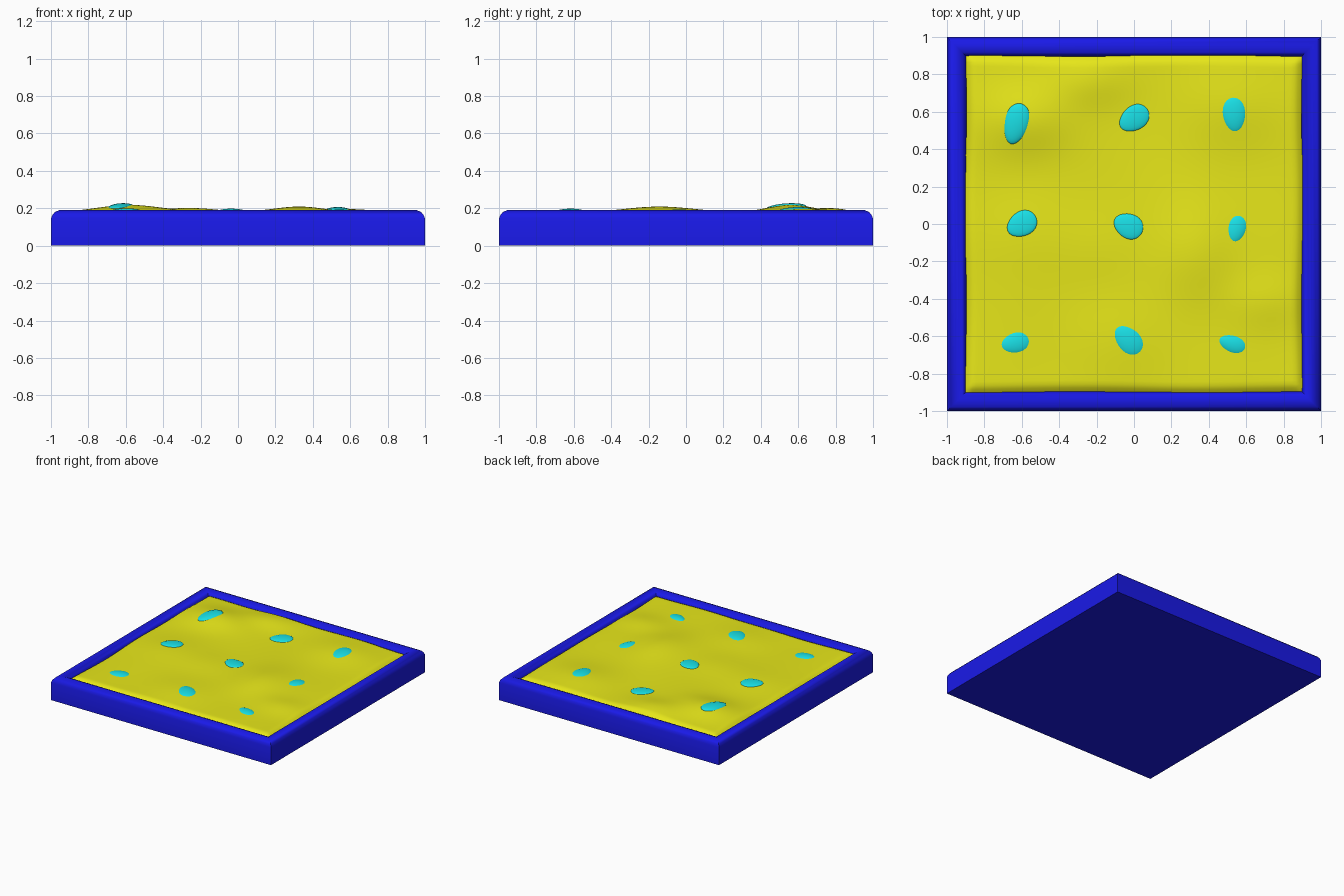
import bpy, bmesh, math
from mathutils import Vector, Matrix

if "Cube" in bpy.data.objects:
    bpy.data.objects.remove(bpy.data.objects["Cube"])


def material(name, color):
    m = bpy.data.materials.new(name)
    m.diffuse_color = (*color, 1)
    m.use_nodes = True
    m.node_tree.nodes["Principled BSDF"].inputs["Base Color"].default_value = m.diffuse_color
    return m


BLUE = material("blue", (0.01, 0.01, 0.8))
YELLOW = material("yellow", (0.8, 0.8, 0.01))
CYAN = material("cyan", (0.01, 0.75, 0.8))


def finish(bm, name, mat, angle):
    bmesh.ops.recalc_face_normals(bm, faces=bm.faces)
    mesh = bpy.data.meshes.new(name)
    bm.to_mesh(mesh)
    bm.free()
    mesh.materials.append(mat)
    ob = bpy.data.objects.new(name, mesh)
    bpy.context.collection.objects.link(ob)
    bpy.ops.object.select_all(action='DESELECT')
    ob.select_set(True)
    bpy.context.view_layer.objects.active = ob
    bpy.ops.object.shade_smooth_by_angle(angle=math.radians(angle))
    return ob


# Square tray: rim profile (half width, height) swept around four corners
profile = [(1, 0), (1, 0.145), (0.992, 0.165), (0.978, 0.181), (0.955, 0.19),
           (0.94, 0.19), (0.918, 0.181), (0.904, 0.165), (0.896, 0.145), (0.89, 0.08)]
bm = bmesh.new()
rings = [[bm.verts.new((sx * d, sy * d, z))
          for sx, sy in ((1, 1), (-1, 1), (-1, -1), (1, -1))] for d, z in profile]
for a, b in zip(rings, rings[1:]):
    for i in range(4):
        j = (i + 1) % 4
        bm.faces.new((a[i], a[j], b[j], b[i]))
bm.faces.new(rings[0])
bm.faces.new(rings[-1])
finish(bm, "tray", BLUE, 35)

# Uneven sand: soft mounds (x, y, height, spread x, spread y)
MOUNDS = [(-0.58, 0.56, 0.042, 0.17, 0.13), (-0.25, 0.77, 0.024, 0.15, 0.10),
          (0.33, -0.16, 0.034, 0.14, 0.19), (0.55, 0.62, 0.020, 0.20, 0.15),
          (-0.2, -0.12, 0.014, 0.16, 0.15), (0.7, -0.42, 0.015, 0.14, 0.10),
          (-0.6, -0.05, 0.012, 0.2, 0.15), (-0.1, -0.62, 0.010, 0.2, 0.15)]


def sand_z(x, y):
    z = 0.176 + 0.003 * math.sin(7 * x + 2 * y) * math.cos(6 * y - 3 * x)
    for mx, my, h, sx, sy in MOUNDS:
        z += h * math.exp(-((x - mx) / sx) ** 2 / 2 - ((y - my) / sy) ** 2 / 2)
    return z


bm = bmesh.new()
bmesh.ops.create_grid(bm, x_segments=90, y_segments=90, size=0.9)
for v in bm.verts:
    x, y = v.co.x, v.co.y
    edge = max(abs(x), abs(y))
    drop = 0.025 * max(0, (edge - 0.85) / 0.05) ** 2
    v.co = (x * (1 + 0.006 * math.sin(6 * y + 1)),
            y * (1 + 0.005 * math.sin(5 * x)), sand_z(x, y) - drop)
finish(bm, "sand", YELLOW, 60)

# Pebbles: x, y, half length, half width, turn in degrees, raised above sand
PEBBLES = [(-0.63, 0.535, 0.092, 0.057, 75, 0), (0, 0.565, 0.088, 0.066, 35, 1),
           (0.535, 0.585, 0.083, 0.058, 95, 0), (-0.6, 0, 0.085, 0.066, 30, 1),
           (-0.03, -0.01, 0.083, 0.066, -25, 1), (0.55, -0.025, 0.07, 0.048, 75, 0),
           (-0.635, -0.635, 0.075, 0.053, 15, 0), (-0.03, -0.62, 0.085, 0.06, -45, 0),
           (0.525, -0.64, 0.072, 0.045, -20, 0)]
for n, (x, y, a, b, turn, raised) in enumerate(PEBBLES):
    grow, sink = (1.0, 0.002) if raised else (1.22, 0.014)
    e = 0.02
    normal = Vector(((sand_z(x - e, y) - sand_z(x + e, y)) / (2 * e),
                     (sand_z(x, y - e) - sand_z(x, y + e)) / (2 * e), 1))
    bm = bmesh.new()
    bmesh.ops.create_uvsphere(bm, u_segments=28, v_segments=16, radius=1)
    for v in bm.verts:
        v.co.y *= 1 + 0.14 * v.co.x
    bm.transform(Matrix.Translation((x, y, sand_z(x, y) - sink))
                 @ Vector((0, 0, 1)).rotation_difference(normal).to_matrix().to_4x4()
                 @ Matrix.Rotation(math.radians(turn), 4, 'Z')
                 @ Matrix.Diagonal((a * grow, b * grow, 0.014 if raised else 0.024, 1)))
    finish(bm, f"pebble_{n + 1}", CYAN, 60)
